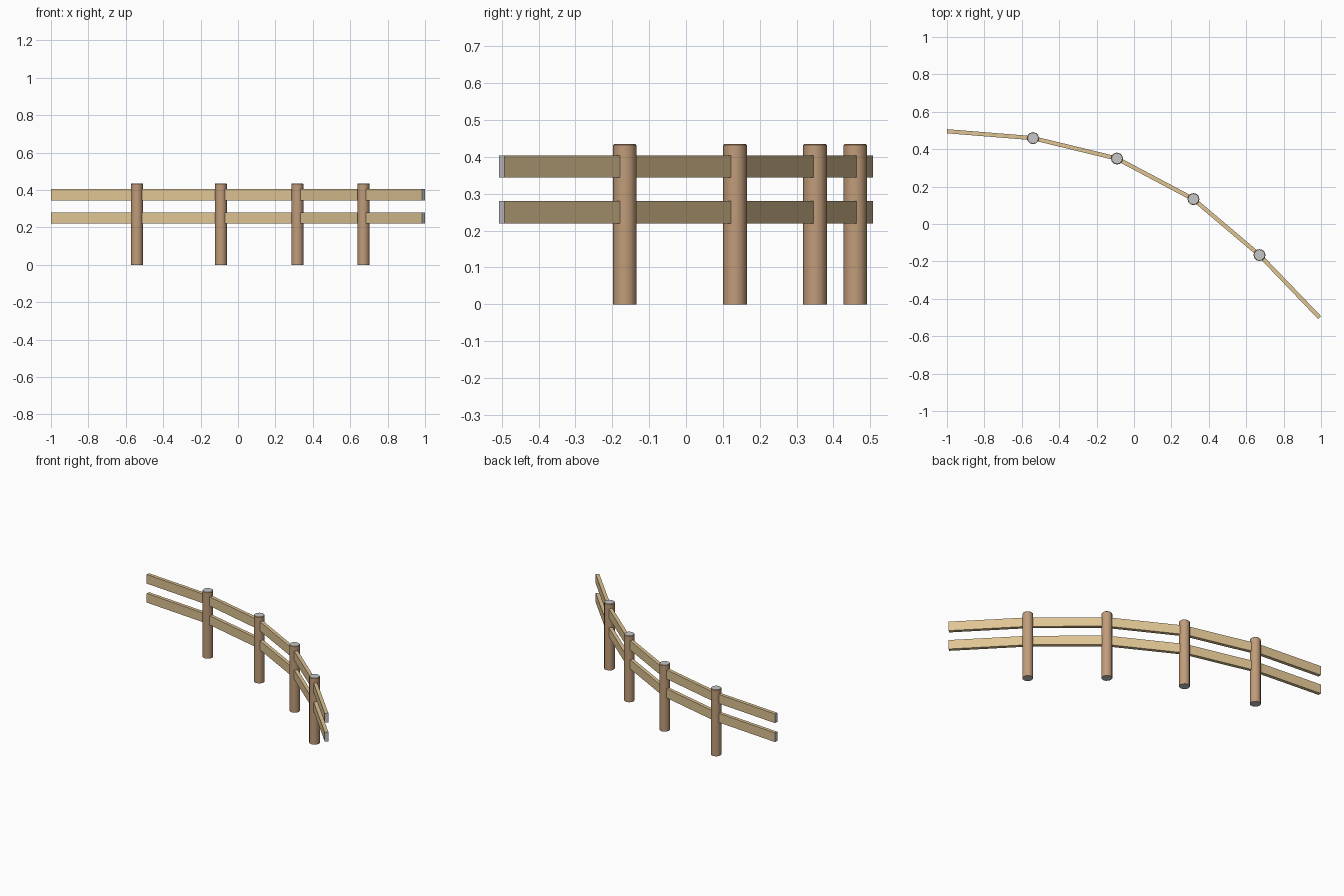
import bpy, bmesh
from mathutils import Vector

cube = bpy.data.objects.get("Cube")
if cube:
    bpy.data.objects.remove(cube, do_unlink=True)


def material(name, color):
    mat = bpy.data.materials.new(name)
    mat.use_nodes = True
    mat.diffuse_color = (*color, 1)
    mat.node_tree.nodes["Principled BSDF"].inputs["Base Color"].default_value = (*color, 1)
    return mat


POST_WOOD = material("post brown", (0.53, 0.335, 0.195))
RAIL_WOOD = material("rail tan", (0.74, 0.555, 0.295))
CUT_END = material("cut end grey", (0.57, 0.57, 0.57))

POSTS = [Vector(p) for p in ((-0.54, 0.459), (-0.091, 0.35), (0.318, 0.133), (0.671, -0.166))]
PATH = [Vector((-1, 0.496)), *POSTS, Vector((0.992, -0.5))]
POST_RADIUS, POST_HEIGHT = 0.032, 0.435
RAIL_THICKNESS, RAIL_HEIGHT = 0.022, 0.06


def finish(name, bm, mats):
    bmesh.ops.recalc_face_normals(bm, faces=bm.faces)
    mesh = bpy.data.meshes.new(name)
    bm.to_mesh(mesh)
    bm.free()
    for mat in mats:
        mesh.materials.append(mat)
    obj = bpy.data.objects.new(name, mesh)
    bpy.context.collection.objects.link(obj)
    return obj


# Round post with a softened top rim and grey cut ends
def add_post(name, spot):
    bm = bmesh.new()
    bmesh.ops.create_cone(bm, cap_ends=True, segments=12, radius1=POST_RADIUS,
                          radius2=POST_RADIUS, depth=POST_HEIGHT)
    bmesh.ops.translate(bm, verts=bm.verts, vec=(0, 0, POST_HEIGHT / 2))
    rim = [e for e in bm.edges if all(v.co.z > POST_HEIGHT / 2 for v in e.verts)]
    bmesh.ops.bevel(bm, geom=rim, offset=0.003, segments=1, affect='EDGES')
    bm.normal_update()
    for face in bm.faces:
        flat = abs(face.normal.z) > 0.95
        face.material_index = int(flat)
        face.smooth = not flat
    obj = finish(name, bm, (POST_WOOD, CUT_END))
    obj.location = (spot.x, spot.y, 0)
    bpy.ops.object.select_all(action='DESELECT')
    obj.select_set(True)
    bpy.context.view_layer.objects.active = obj
    bpy.ops.object.shade_smooth_by_angle(angle=0.7)


# Rail swept along the bending path with mitred joints inside the posts
def add_rail(name, bottom):
    bm = bmesh.new()
    rings = []
    for i, point in enumerate(PATH):
        before = (point - PATH[i - 1]).normalized() if i else None
        after = (PATH[i + 1] - point).normalized() if i < len(PATH) - 1 else None
        along = ((before or after) + (after or before)).normalized()
        side = Vector((-along.y, along.x)) * RAIL_THICKNESS / 2
        side /= along.dot(before or after)
        corners = ((-1, 0), (1, 0), (1, RAIL_HEIGHT), (-1, RAIL_HEIGHT))
        rings.append([bm.verts.new((*(point + side * s), bottom + h)) for s, h in corners])
    for a, b in zip(rings, rings[1:]):
        for k in range(4):
            n = (k + 1) % 4
            bm.faces.new((a[k], a[n], b[n], b[k]))
    for end in (rings[0], rings[-1]):
        bm.faces.new(end).material_index = 1
    finish(name, bm, (RAIL_WOOD, CUT_END))


for number, spot in enumerate(POSTS, 1):
    add_post(f"post_{number}", spot)
add_rail("lower_rail", 0.22)
add_rail("upper_rail", 0.344)
